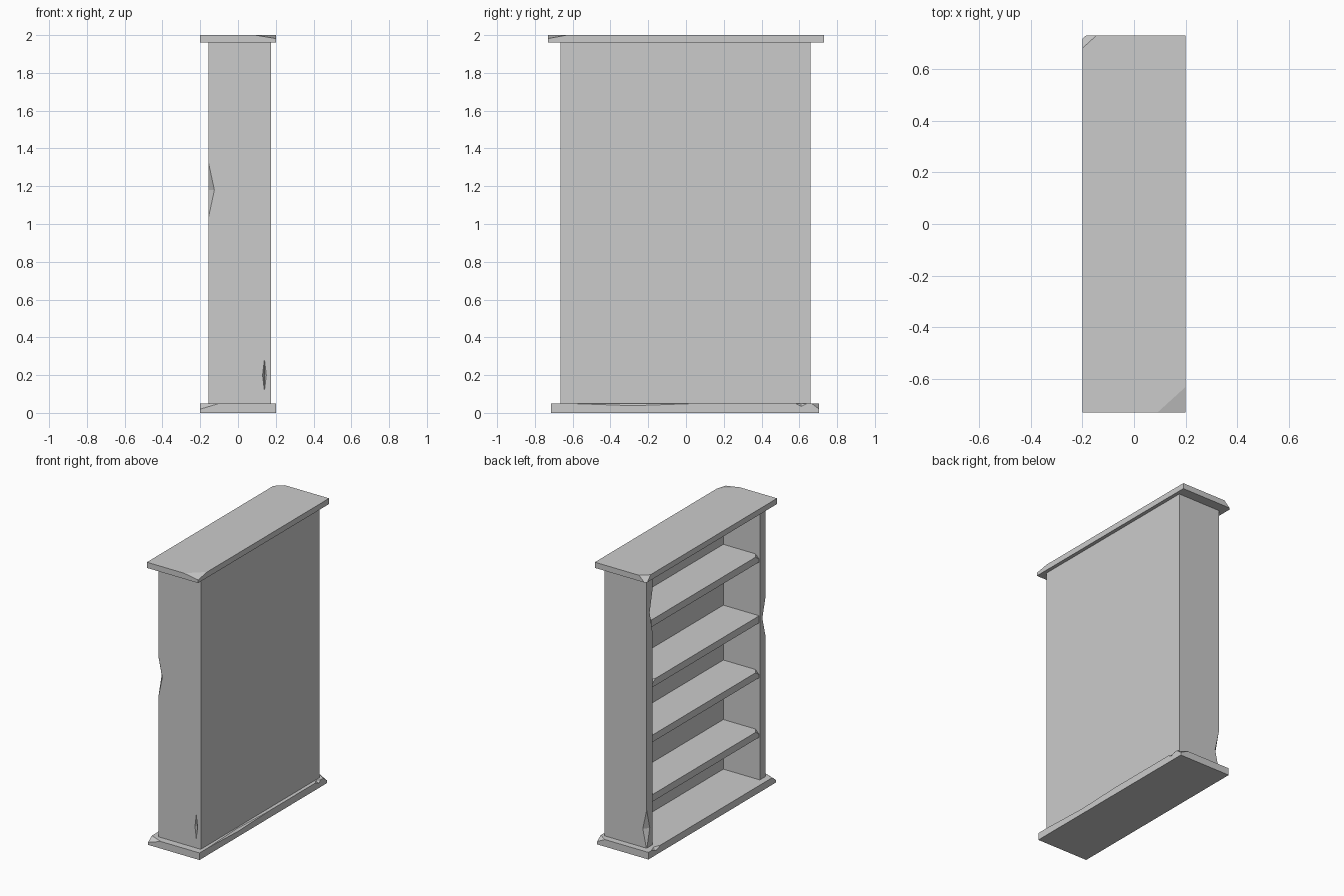
import bpy, bmesh

if "Cube" in bpy.data.objects:
    bpy.data.objects.remove(bpy.data.objects["Cube"])


def board(name, x, y, z):
    """Axis-aligned board given its (min, max) ranges."""
    bm = bmesh.new()
    bmesh.ops.create_cube(bm, size=1)
    for v in bm.verts:
        v.co = [r[0] if c < 0 else r[1] for c, r in zip(v.co, (x, y, z))]
    return add_object(name, bm)


def add_object(name, bm):
    mesh = bpy.data.meshes.new(name)
    bm.to_mesh(mesh)
    bm.free()
    ob = bpy.data.objects.new(name, mesh)
    bpy.context.collection.objects.link(ob)
    return ob


def chip(ob, centre, reach):
    """Knock a flat-faced chip out of a corner or edge with a stretched octahedron."""
    bm = bmesh.new()
    for axis in range(3):
        for s in (-1, 1):
            p = list(centre)
            p[axis] += s * reach[axis]
            bm.verts.new(p)
    bmesh.ops.convex_hull(bm, input=bm.verts)
    bmesh.ops.recalc_face_normals(bm, faces=bm.faces)
    cutter = add_object("chip_cutter", bm)
    cutter.hide_render = True
    cutter.hide_viewport = True
    cutter.display_type = 'WIRE'
    mod = ob.modifiers.new("chip", 'BOOLEAN')
    mod.operation = 'DIFFERENCE'
    mod.solver = 'EXACT'
    mod.object = cutter


# top board, two broken corners
top = board("top_board", (-.2, .2), (-.73, .73), (1.96, 2))
chip(top, (.2, -.73, 2), (.11, .1, .018))
chip(top, (-.2, .73, 2), (.055, .05, .055))

# base board, worn corners and edges
base = board("base_board", (-.2, .2), (-.715, .705), (0, .05))
chip(base, (-.2, -.715, .05), (.1, .04, .03))
chip(base, (.2, .705, .05), (.06, .04, .03))
chip(base, (.2, -.28, .05), (.015, .34, .012))
chip(base, (.2, .61, .05), (.02, .03, .015))
chip(base, (-.2, .62, .05), (.02, .05, .02))

# side panels with dents along the open edge
side_a = board("side_panel_front", (-.155, .175), (-.665, -.602), (.05, 1.96))
chip(side_a, (-.155, -.665, 1.18), (.03, .035, .14))
chip(side_a, (.14, -.665, .2), (.01, .02, .085))
side_b = board("side_panel_rear", (-.155, .175), (.597, .66), (.05, 1.96))
chip(side_b, (-.155, .66, .18), (.03, .035, .14))
chip(side_b, (-.155, .597, 1.7), (.03, .03, .14))

# back panel
board("back_panel", (.13, .175), (-.602, .597), (.05, 1.96))

# shelves, each with a small broken corner
for i, (z, end) in enumerate(((.40, -.602), (.82, -.602), (1.207, .597), (1.636, -.602))):
    shelf = board(f"shelf_{i + 1}", (-.15, .13), (-.602, .597), (z - .05, z))
    chip(shelf, (-.15, end, z), (.03, .04, .03))
